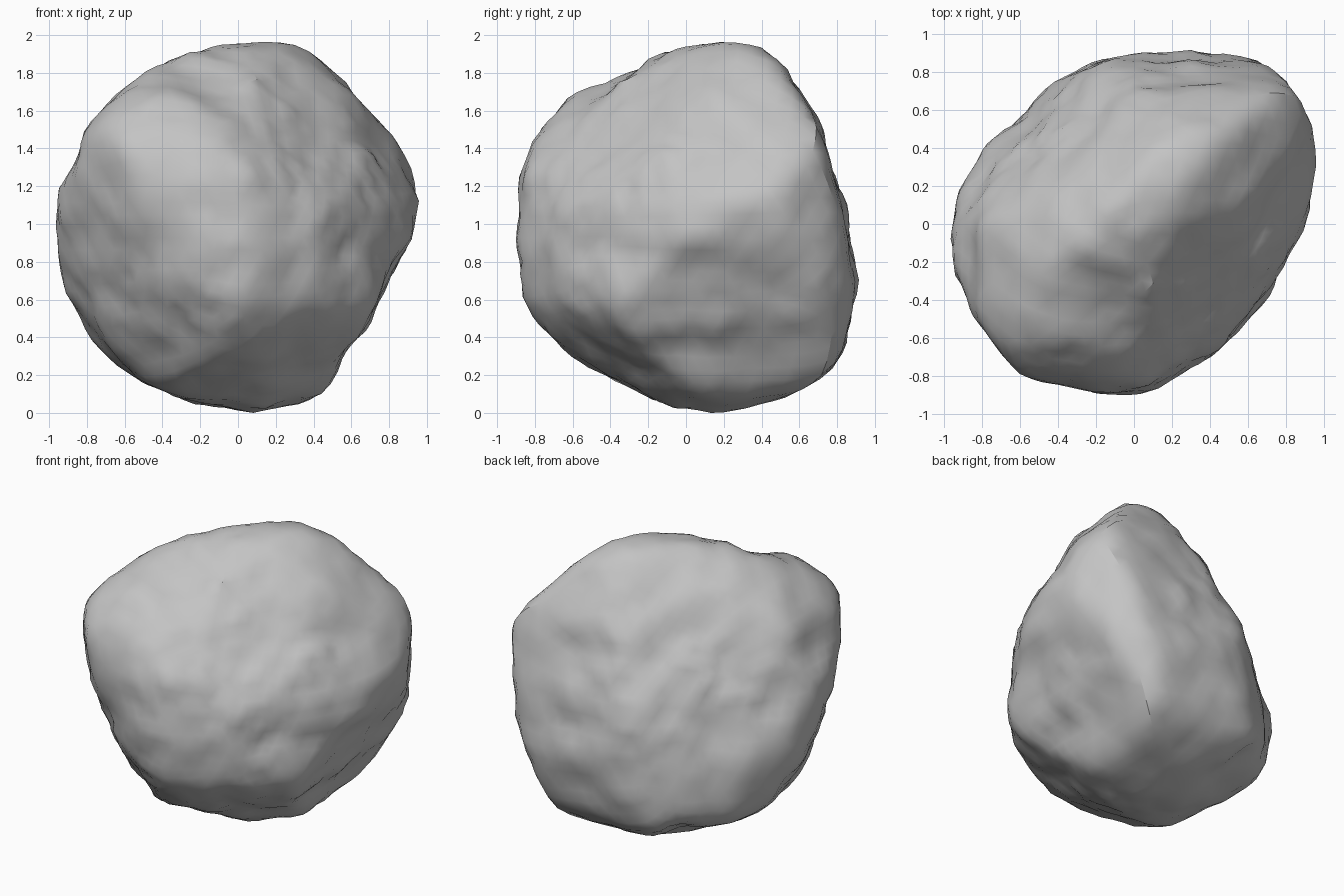
import bpy
import bmesh
from math import pi, sin, cos, atan2, hypot, radians, exp
from mathutils import Vector, noise

cube = bpy.data.objects.get("Cube")
if cube:
    bpy.data.objects.remove(cube, do_unlink=True)

# Outline profiles of the boulder: facing azimuth and elevation in degrees,
# then radii (in hundredths) at equal angles around the outline
OUTLINES = [
    (-90, 0, "94 104 101 101 99 96 98 95 98 98 98 96 99 100 88 85"),
    (0, 0, "87 84 93 104 96 88 93 93 91 95 92 90 98 103 109 98"),
    (-90, 90, "94 106 111 100 90 87 83 90 97 99 102 94 90 82 79 81"),
    (-55, 30, "108 115 105 101 93 91 97 105 94 87 89 94 90 97 100 105"),
    (125, 30, "94 111 103 84 85 90 100 114 109 111 116 109 100 100 95 91"),
    (55, -30, "79 73 73 88 109 98 83 80 78 87 88 92 97 98 102 96"),
]

# Broad worn faces: normal, distance from the middle
FACETS = [
    ((0.57, -0.57, 0.59), 0.7),
    ((0.39, -0.5, -0.78), 0.85),
    ((-0.42, 0.42, 0.8), 0.87),
]

# Weathered hollows: direction, angular width, depth
HOLLOWS = [
    ((0.9, -0.1, -0.35), 0.22, 0.04),
    ((-0.4, -0.9, -0.1), 0.22, 0.03),
    ((0.65, -0.6, -0.15), 0.15, 0.03),
    ((-0.6, 0.6, 0.0), 0.2, 0.03),
]

SHARPNESS = 36


def make_outline(azimuth, elevation, text):
    """Return the two axes of the outline plane and its radii."""
    a, e = radians(azimuth), radians(elevation)
    facing = Vector((cos(e) * cos(a), cos(e) * sin(a), sin(e)))
    across = Vector((-sin(a), cos(a), 0))
    return across, facing.cross(across), [int(t) / 100 for t in text.split()]


def outline_radius(radii, angle):
    """Radius at an angle, eased between neighbouring samples."""
    count = len(radii)
    t = (angle / (2 * pi) * count) % count
    i = int(t) % count
    ease = (1 - cos((t - int(t)) * pi)) / 2
    return radii[i] * (1 - ease) + radii[(i + 1) % count] * ease


def boulder_radius(direction, outlines):
    """Rounded intersection of all outlines and facets along a direction."""
    total = 0
    for across, upward, radii in outlines:
        h, v = direction.dot(across), direction.dot(upward)
        total += (hypot(h, v) / outline_radius(radii, atan2(v, h))) ** SHARPNESS
    for normal, distance in FACETS:
        total += max(0, direction.dot(Vector(normal)) / distance) ** SHARPNESS
    return total ** (-1 / SHARPNESS)


def weathering(direction):
    """Broad bumps, fine grain and hollows."""
    offset = 0.022 * noise.noise(direction * 3.2 + Vector((4, 1, 7)))
    offset += 0.02 * noise.noise(direction * 7 + Vector((2, 9, 3)))
    patch = max(0, noise.noise(direction * 2 + Vector((8, 5, 1))) + 0.2)
    offset += 0.025 * patch * noise.noise(direction * 15)
    for centre, width, depth in HOLLOWS:
        gap = direction.angle(Vector(centre))
        offset -= depth * exp(-(gap / width) ** 2)
    return offset


def shape(bm, directions, outlines):
    """Place every point of the boulder."""
    for v, d in directions.items():
        v.co = d * boulder_radius(d, outlines)
    bmesh.ops.smooth_vert(bm, verts=bm.verts, factor=0.5,
                          use_axis_x=True, use_axis_y=True, use_axis_z=True)
    for v, d in directions.items():
        v.co += d * weathering(d)


def refine(bm, wanted, current):
    """Adjust the carving radii for what rounding and weathering changed."""
    for (across, upward, goal), (_, _, radii) in zip(wanted, current):
        count = len(goal)
        reach = [0] * count
        for v in bm.verts:
            h, w = v.co.dot(across), v.co.dot(upward)
            angle = atan2(w, h)
            i = round(angle / (2 * pi) * count) % count
            reach[i] = max(reach[i], hypot(h, w) / outline_radius(goal, angle))
        for i in range(count):
            radii[i] = min(max(radii[i] / reach[i], goal[i] * 0.95), goal[i] * 1.12)


# Boulder body
wanted = [make_outline(*o) for o in OUTLINES]
current = [make_outline(*o) for o in OUTLINES]
bm = bmesh.new()
bmesh.ops.create_icosphere(bm, subdivisions=5, radius=1)
directions = {v: v.co.normalized() for v in bm.verts}
for _ in range(6):
    shape(bm, directions, current)
    refine(bm, wanted, current)
shape(bm, directions, current)

# Stand it on the ground
lowest = min(v.co.z for v in bm.verts)
bmesh.ops.translate(bm, verts=bm.verts, vec=(0, 0, -lowest))

mesh = bpy.data.meshes.new("boulder")
bm.to_mesh(mesh)
bm.free()
boulder = bpy.data.objects.new("boulder", mesh)
bpy.context.collection.objects.link(boulder)

# Stone colour
stone = bpy.data.materials.new("grey_stone")
stone.use_nodes = True
colour = (0.55, 0.55, 0.55, 1)
stone.diffuse_color = colour
for node in stone.node_tree.nodes:
    if node.type == "BSDF_PRINCIPLED":
        node.inputs["Base Color"].default_value = colour
        node.inputs["Roughness"].default_value = 0.9
mesh.materials.append(stone)

# Smooth shading with crisp chips
bpy.ops.object.select_all(action="DESELECT")
boulder.select_set(True)
bpy.context.view_layer.objects.active = boulder
bpy.ops.object.shade_smooth_by_angle(angle=radians(30))
